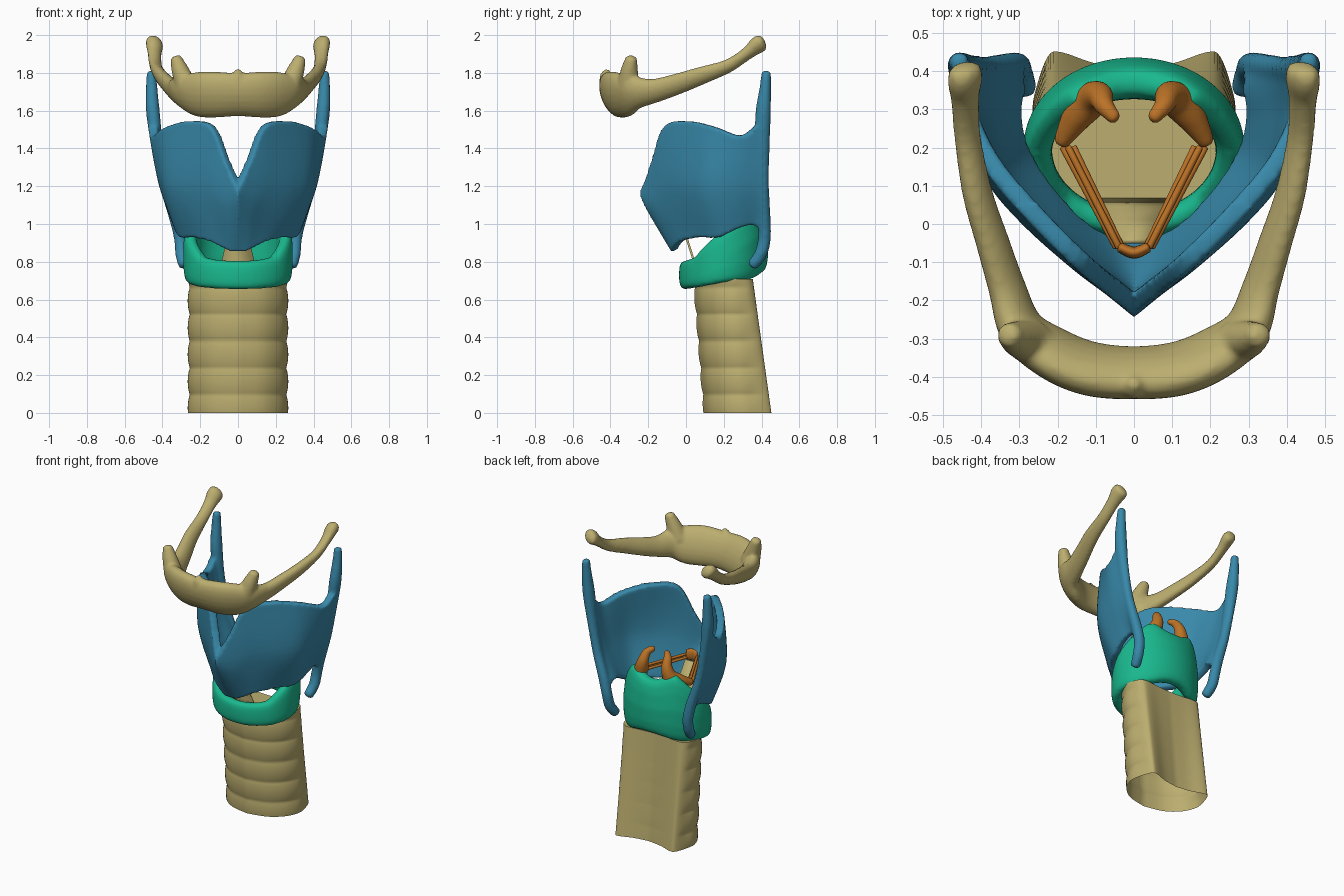
import bpy, bmesh, math
from mathutils import Vector

if "Cube" in bpy.data.objects:
    bpy.data.objects.remove(bpy.data.objects["Cube"])


def material(name, rgb):
    m = bpy.data.materials.new(name)
    m.diffuse_color = (*rgb, 1)
    m.use_nodes = True
    m.node_tree.nodes["Principled BSDF"].inputs["Base Color"].default_value = m.diffuse_color
    return m


BONE = material("bone", (0.50, 0.42, 0.16))
BLUE = material("blue", (0.04, 0.25, 0.40))
GREEN = material("green", (0.01, 0.48, 0.27))
ORANGE = material("orange", (0.50, 0.17, 0.02))


def spline(pts, n):
    """Catmull-Rom through points of any dimension, n steps per span."""
    out, last = [], len(pts) - 1
    for i in range(last):
        p0, p1, p2, p3 = (pts[max(0, min(last, k))] for k in (i - 1, i, i + 1, i + 2))
        for s in range(n + (i == last - 1)):
            t = s / n
            out.append(tuple(0.5 * (2 * b + (c - a) * t + (2 * a - 5 * b + 4 * c - d) * t * t
                       + (3 * b - a - 3 * c + d) * t ** 3) for a, b, c, d in zip(p0, p1, p2, p3)))
    return out


def table(t, pts):
    """Linear lookup in (key, value) pairs."""
    for (a, va), (b, vb) in zip(pts, pts[1:]):
        if t <= b:
            return va + (vb - va) * max(0, (t - a) / (b - a))
    return pts[-1][1]


def loft(bm, rings, cyclic=False, caps=(True, True)):
    """Skin closed cross-sections."""
    vs = [[bm.verts.new(p) for p in r] for r in rings]
    n = len(vs[0])
    for a, b in zip(vs, vs[1:] + (vs[:1] if cyclic else [])):
        for j in range(n):
            bm.faces.new((a[j], a[(j + 1) % n], b[(j + 1) % n], b[j]))
    if not cyclic:
        for on, r in zip(caps, (vs[0], vs[-1])):
            if on:
                bm.faces.new(r)


def tube(bm, stations, ref, steps=5, sides=14, shear=0):
    """Rounded tube through (x, y, z, side radius, ref radius)."""
    st = spline([s if len(s) == 5 else (*s, s[3]) for s in stations], steps)
    pos = [Vector(s[:3]) for s in st]
    rings = []

    def ring(i, k=1.0, push=0.0):
        t = (pos[min(i + 1, len(pos) - 1)] - pos[max(i - 1, 0)]).normalized()
        side = t.cross(Vector(ref)).normalized()
        up = side.cross(t)
        rh, rv = st[i][3] * k, st[i][4] * k
        c = pos[i] + t * push * min(st[i][3], st[i][4])
        r = []
        for j in range(sides):
            a = 2 * math.pi * j / sides
            v = math.sin(a) * rv
            r.append(c + side * (math.cos(a) * rh + shear * v) + up * v)
        rings.append(r)

    for k in (75, 50, 25):
        ring(0, math.cos(math.radians(k)), -0.5 * math.sin(math.radians(k)))
    for i in range(len(st)):
        ring(i)
    for k in (25, 50, 75):
        ring(len(st) - 1, math.cos(math.radians(k)), 0.5 * math.sin(math.radians(k)))
    loft(bm, rings)


def flip(stations):
    return [(-s[0], *s[1:]) for s in stations]


def finish(name, bm, mat, voxel=0, smooth=4):
    bmesh.ops.recalc_face_normals(bm, faces=bm.faces)
    me = bpy.data.meshes.new(name)
    bm.to_mesh(me)
    bm.free()
    ob = bpy.data.objects.new(name, me)
    bpy.context.collection.objects.link(ob)
    me.materials.append(mat)
    for p in me.polygons:
        p.use_smooth = True
    if voxel:
        m = ob.modifiers.new("merge", 'REMESH')
        m.mode, m.voxel_size, m.use_smooth_shade = 'VOXEL', voxel, True
        m = ob.modifiers.new("soften", 'SMOOTH')
        m.factor, m.iterations = 0.5, smooth
    return ob


# Trachea: D-shaped tube with soft rings, hollowed flat back, open below
bm = bmesh.new()
rings = []
for i in range(73):
    z = 0.71 * i / 72
    f, b = 0.095 - 0.055 * z / 0.7, 0.455 - 0.095 * z / 0.7
    dip = 0.05 - 0.03 * z / 0.7
    half = spline([(0, f), (0.13, f + 0.03), (0.22, f + 0.10), (0.26, f + 0.19),
                   (0.25, f + 0.27), (0.225, b - 0.015), (0.19, b - 0.005), (0.1, b - dip * .7), (0, b - dip)], 4)
    bump = 0.012 * (abs(math.cos(math.pi * (z - 0.025) / 0.142)) ** 0.7 - 0.6)
    cy, pts = f + 0.2, []
    for x, y in half:
        w = bump * max(0, min(1, (b - 0.02 - y) / 0.08)) / 0.26
        pts.append((x * (1 + w), cy + (y - cy) * (1 + w), z))
    rings.append(pts + [(-x, y, zz) for x, y, zz in reversed(pts[1:-1])])
loft(bm, rings, caps=(False, True))
trachea = finish("trachea", bm, BONE)
bpy.context.view_layer.objects.active = trachea
trachea.select_set(True)
bpy.ops.object.shade_smooth_by_angle(angle=math.radians(60))

# Front membrane strip from trachea up to the thyroid
bm = bmesh.new()
loft(bm, [[(-w, y - .006, z), (w, y - .006, z), (w, y + .006, z), (-w, y + .006, z)]
          for w, y, z in ((.10, .065, .70), (.085, .04, .81), (.06, .005, .92), (.035, -.045, 1.06))])
finish("front_membrane", bm, BONE)

# Cricoid: signet ring, low in front and tall behind
bm = bmesh.new()
rings = []
for i in range(64):
    th = 2 * math.pi * i / 64
    c, s = math.cos(th), math.sin(th)
    y = 0.2 + 0.237 * s
    top = table(y, [(-.035, .805), (.03, .825), (.08, .88), (.2, .98), (.3, 1.07), (.37, 1.145), (.40, 1.145), (.435, 1.10)])
    bot = table(y, [(-.035, .655), (.05, .665), (.2, .69), (.35, .70), (.40, .715), (.435, .74)])
    wall = table(y, [(-.035, .07), (.2, .075), (.435, .105)])
    r = []
    for j in range(16):
        a = 2 * math.pi * j / 16
        u = math.copysign(abs(math.cos(a)) ** 0.6, math.cos(a))
        v = math.copysign(abs(math.sin(a)) ** 0.7, math.sin(a))
        d = wall / 2 * (u - 1)
        k = max(0, v) * max(0, s)
        r.append((c * (0.29 + d) * (1 - 0.12 * k), 0.2 + s * (0.237 + d) - 0.015 * k,
                  (top + bot) / 2 + (top - bot) / 2 * v))
    rings.append(r)
loft(bm, rings, cyclic=True)
finish("cricoid_cartilage", bm, GREEN, 0.012, 4)

# Thyroid: two flared laminae meeting at a front crest (bottom, middle, top per column)
columns = [
    ((0, -.075, .85), (0, -.225, 1.1), (0, -.245, 1.175)),
    ((.06, -.075, .86), (.075, -.17, 1.1), (.06, -.195, 1.31)),
    ((.15, -.035, .905), (.17, -.105, 1.2), (.145, -.125, 1.515)),
    ((.24, .06, .925), (.30, .01, 1.2), (.27, .0, 1.545)),
    ((.31, .17, .925), (.385, .12, 1.2), (.39, .14, 1.515)),
    ((.335, .27, .97), (.415, .26, 1.2), (.46, .275, 1.465)),
    ((.33, .36, .99), (.415, .36, 1.2), (.475, .365, 1.51)),
    ((.325, .425, .93), (.41, .43, 1.2), (.475, .43, 1.58)),
]
rows = [spline([c[r] for c in columns], 6) for r in range(3)]
half = [spline(list(c), 8) for c in zip(*rows)]
grid = [flip(c) for c in reversed(half[1:])] + half
grid = [[Vector(p) for p in c] for c in grid]
rings = []
for i, col in enumerate(grid):
    inner = []
    for j, p in enumerate(col):
        du = grid[min(i + 1, len(grid) - 1)][j] - grid[max(i - 1, 0)][j]
        dv = col[min(j + 1, len(col) - 1)] - col[max(j - 1, 0)]
        inner.append(p - du.cross(dv).normalized() * 0.05)
    rings.append(col + inner[::-1])
bm = bmesh.new()
loft(bm, rings)
# One long horn along each back border, running past it above and below
horn = [(.458, .425, 1.80, .026), (.457, .42, 1.72, .031), (.449, .408, 1.58, .037, .042),
        (.425, .405, 1.4, .031, .038), (.385, .41, 1.2, .030), (.328, .415, 1.02, .034),
        (.305, .415, .92, .034), (.298, .395, .84, .034), (.285, .355, .785, .032)]
tube(bm, horn, (0, 1, 0))
tube(bm, flip(horn), (0, 1, 0))
finish("thyroid_cartilage", bm, BLUE, 0.011, 4)

# Hyoid: swept body with greater horns, lesser horns and middle bump
side = [(.12, -.378, 1.685, .065, .122), (.22, -.335, 1.685, .063, .118), (.295, -.275, 1.695, .056, .09),
        (.332, -.17, 1.705, .047, .064), (.37, -.05, 1.74, .042, .055), (.41, .08, 1.785, .038, .047),
        (.435, .22, 1.835, .034, .036), (.442, .32, 1.90, .036, .034), (.442, .375, 1.945, .044, .046),
        (.442, .40, 1.958, .042, .045)]
bm = bmesh.new()
tube(bm, flip(side)[::-1] + [(0, -.390, 1.685, .064, .115)] + side, (0, 0, 1), sides=20, shear=0.25)
lesser = [(.27, -.31, 1.72, .06), (.305, -.30, 1.81, .047), (.328, -.29, 1.875, .032)]
tube(bm, lesser, (0, 1, 0))
tube(bm, flip(lesser), (0, 1, 0))
tube(bm, [(0, -.40, 1.70, .03), (0, -.43, 1.77, .03), (0, -.415, 1.81, .018)], (1, 0, 0))
finish("hyoid_bone", bm, BONE, 0.011, 3)

# Arytenoids: small curled pyramids on the cricoid rim
for tag, f in (("right", list), ("left", flip)):
    bm = bmesh.new()
    tube(bm, f([(.19, .215, 1.065, .022), (.15, .28, 1.09, .04), (.11, .325, 1.12, .046),
                (.09, .335, 1.18, .036), (.078, .31, 1.235, .026), (.05, .277, 1.255, .018)]), (1, 0, 0))
    tube(bm, f([(.115, .335, 1.06, .045), (.105, .335, 1.12, .04), (.09, .335, 1.2, .026)]), (1, 0, 0))
    finish(tag + "_arytenoid", bm, ORANGE, 0.007, 4)

    # Vocal ligament strands
    bm = bmesh.new()
    for dx, dz in ((0, 0), (.014, -.022), (-.014, -.02)):
        tube(bm, f([(.172 + dx, .20, 1.075 + dz, .009), (.04 + dx / 2, -.06, 1.09 + dz, .009)]), (0, 0, 1), sides=8)
    finish(tag + "_vocal_ligament", bm, ORANGE)

# Front anchor of the ligaments
bm = bmesh.new()
tube(bm, [(-.035, -.062, 1.09, .014, .035), (0, -.075, 1.09, .016, .04), (.035, -.062, 1.09, .014, .035)], (0, 0, 1))
finish("ligament_anchor", bm, ORANGE)
